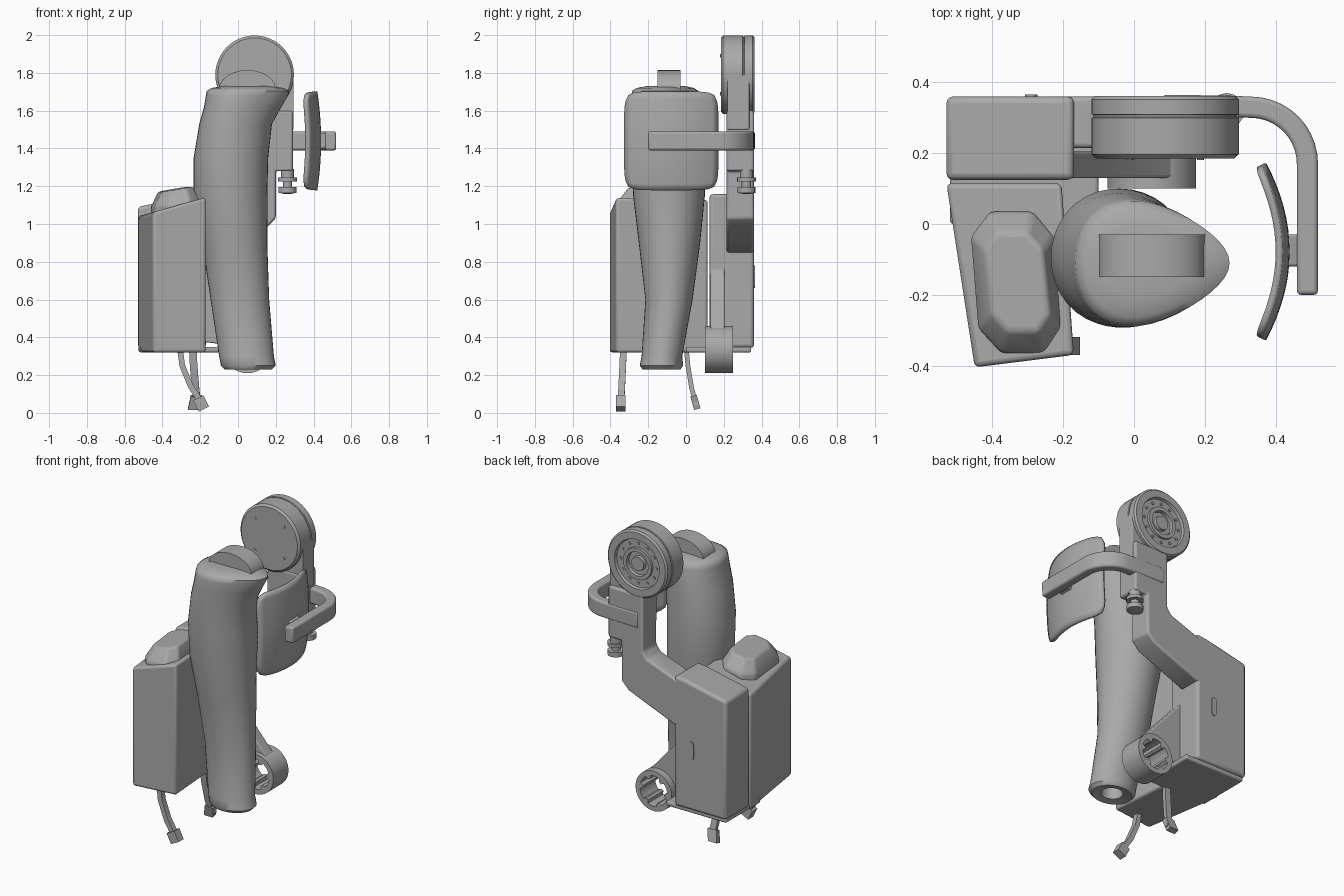
import bpy, bmesh
from math import sin, cos, pi, radians
from mathutils import Vector

cube = bpy.data.objects.get("Cube")
if cube:
    bpy.data.objects.remove(cube, do_unlink=True)

grey = bpy.data.materials.new("plain grey")
grey.use_nodes = True
tone = (0.4, 0.4, 0.4, 1)
grey.diffuse_color = tone
grey.node_tree.nodes["Principled BSDF"].inputs["Base Color"].default_value = tone


def finish(name, bm, bevel=0, angle=35):
    bmesh.ops.recalc_face_normals(bm, faces=bm.faces)
    mesh = bpy.data.meshes.new(name)
    bm.to_mesh(mesh)
    bm.free()
    mesh.materials.append(grey)
    ob = bpy.data.objects.new(name, mesh)
    bpy.context.collection.objects.link(ob)
    if bevel:
        mod = ob.modifiers.new("soft edges", "BEVEL")
        mod.width, mod.segments, mod.limit_method = bevel, 3, "ANGLE"
    bpy.ops.object.select_all(action="DESELECT")
    ob.select_set(True)
    bpy.context.view_layer.objects.active = ob
    bpy.ops.object.shade_smooth_by_angle(angle=radians(angle))
    return ob


def loft(name, rings, cap=True, closed=False, bevel=0, angle=35):
    """Skin a list of equal-length point rings."""
    bm = bmesh.new()
    vs = [[bm.verts.new(p) for p in ring] for ring in rings]
    n = len(vs[0])
    pairs = list(zip(vs, vs[1:])) + ([(vs[-1], vs[0])] if closed else [])
    for a, b in pairs:
        for i in range(n):
            j = (i + 1) % n
            bm.faces.new((a[i], a[j], b[j], b[i]))
    if cap and not closed:
        bm.faces.new(vs[0])
        bm.faces.new(vs[-1])
    return finish(name, bm, bevel, angle)


def prism_y(name, pts, y0, y1, bevel=0):
    return loft(name, [[(x, y, z) for x, z in pts] for y in (y0, y1)], bevel=bevel)


def lathe(name, profile, centre, axis="y", n=40, closed=False):
    """Turn (radius, distance) pairs about an axis."""
    rings = []
    for r, d in profile:
        ts = [2 * pi * i / n for i in range(n)]
        if axis == "y":
            rings.append([(centre[0] + r * cos(t), d, centre[1] + r * sin(t)) for t in ts])
        else:
            rings.append([(centre[0] + r * cos(t), centre[1] + r * sin(t), d) for t in ts])
    return loft(name, rings, closed=closed)


def sweep(name, path, width, thick, side, bevel=0):
    """Rectangular bar along a path; width lies along the fixed side vector."""
    pts, side = [Vector(p) for p in path], Vector(side).normalized()
    rings = []
    for i, p in enumerate(pts):
        tan = (pts[min(i + 1, len(pts) - 1)] - pts[max(i - 1, 0)]).normalized()
        out = tan.cross(side).normalized() * thick / 2
        w = side * width / 2
        rings.append([p + w + out, p - w + out, p - w - out, p + w - out])
    return loft(name, rings, bevel=bevel)


# Arm sleeve: egg-shaped sections (z, x min, x max, y min, y max, egg)
sections = [
    (0.36, 0.00, 0.11, -0.18, -0.08, 0),
    (0.24, -0.01, 0.12, -0.19, -0.07, 0),
    (0.23, -0.07, 0.18, -0.23, -0.03, 0),
    (0.25, -0.09, 0.2, -0.245, -0.015, 0),
    (0.3, -0.1, 0.19, -0.235, -0.02, 0),
    (0.6, -0.145, 0.165, -0.215, 0.035, 0),
    (0.9, -0.19, 0.155, -0.25, 0.075, 0),
    (1.15, -0.235, 0.155, -0.28, 0.1, 0),
    (1.35, -0.235, 0.16, -0.29, 0.1, 0.05),
    (1.53, -0.205, 0.18, -0.295, 0.09, 0.15),
    (1.62, -0.18, 0.23, -0.3, 0.085, 0.28),
    (1.68, -0.17, 0.265, -0.3, 0.08, 0.32),
    (1.705, -0.165, 0.27, -0.295, 0.075, 0.32),
    (1.72, -0.14, 0.24, -0.27, 0.05, 0.3),
    (1.73, -0.08, 0.17, -0.21, 0.0, 0.2),
]
rings = []
for z, x0, x1, y0, y1, egg in sections:
    ring = []
    for i in range(36):
        t = 2 * pi * i / 36
        ring.append(((x0 + x1) / 2 + (x1 - x0) / 2 * cos(t),
                     (y0 + y1) / 2 + (y1 - y0) / 2 * sin(t) * (1 - egg * cos(t)) / (1 + egg * egg), z))
    rings.append(ring)
loft("arm_sleeve", rings, angle=50)

# Curved band on top of the sleeve
arc = [(0.05 + 0.15 * cos(t), 1.715 + 0.1 * sin(t)) for t in [pi * i / 12 for i in range(13)]]
prism_y("sleeve_top_band", [(0.2, 1.68)] + arc + [(-0.1, 1.68)], -0.15, -0.03)

# Front battery box with sloping lid
plan = [(-0.53, 0.115), (-0.45, -0.405), (-0.17, -0.37), (-0.205, 0.115)]
loft("battery_box", [[(x, y, 0.32) for x, y in plan],
                     [(x, y, 1.04 + 0.28 * (x + 0.53)) for x, y in plan]], bevel=0.015)

# Faceted cap on the battery lid
cap_plan = [(-0.12, 0.13), (-0.06, 0.2), (0.06, 0.2), (0.115, 0.13),
            (0.115, -0.13), (0.06, -0.2), (-0.06, -0.2), (-0.12, -0.13)]
loft("battery_cap", [[(-0.33 + x * s - y * 0.08, -0.165 + y * s, z + x * 0.12) for x, y in cap_plan]
                     for s, z in ((1, 1.04), (1, 1.11), (0.7, 1.185))], bevel=0.012)

# Rear box, with bottom lid
prism_y("rear_box", [(-0.53, 0.345), (-0.17, 0.345), (-0.17, 1.16), (-0.25, 1.15), (-0.53, 1.09)],
        0.125, 0.36, 0.018)
prism_y("rear_box_lid", [(-0.52, 0.32), (-0.1, 0.32), (-0.1, 0.35), (-0.52, 0.35)], 0.0, 0.345, 0.01)
prism_y("rear_slot", [(-0.29 + 0.018 * cos(t), 0.72 + 0.03 * sin(t) + (0.03 if sin(t) > 0 else -0.03))
                      for t in [2 * pi * (i + 0.5) / 16 for i in range(16)]], 0.355, 0.366)

# Cranked arm from the rear box to the shoulder
prism_y("cranked_arm", [(-0.3, 0.85), (-0.17, 0.85), (0.15, 0.98), (0.2, 1.03), (0.2, 1.28),
                        (0.29, 1.28), (0.29, 1.6), (0.05, 1.6), (0.05, 1.25), (0.02, 1.21),
                        (-0.17, 1.14), (-0.3, 1.12)], 0.215, 0.36, 0.012)
prism_y("shoulder_column", [(0.05, 1.5), (0.295, 1.5), (0.295, 1.79), (0.05, 1.79)], 0.22, 0.335, 0.005)

# Shoulder motor with stepped rear face
lathe("shoulder_motor", [(0.195, 0.185), (0.208, 0.197), (0.208, 0.3), (0.202, 0.302), (0.202, 0.308),
                         (0.208, 0.31), (0.208, 0.352), (0.198, 0.362), (0.155, 0.362), (0.15, 0.345),
                         (0.1, 0.345), (0.098, 0.358), (0.075, 0.358), (0.073, 0.335), (0.045, 0.335),
                         (0.043, 0.355), (0.015, 0.355)], (0.088, 1.79), n=48)
for i in range(12):
    t = 2 * pi * i / 12
    lathe("motor_bolt", [(0.009, 0.34), (0.009, 0.351)], (0.088 + 0.125 * cos(t), 1.79 + 0.125 * sin(t)), n=10)
for sx in (-1, 1):
    for sz in (-1, 1):
        lathe("motor_front_screw", [(0.01, 0.181), (0.01, 0.19)], (0.088 + sx * 0.1, 1.79 + sz * 0.1), n=10)

# Elbow ring with inner teeth, and its brace
count = 60
rings = []
for y, teeth in ((0.1, False), (0.25, False), (0.25, True), (0.1, True)):
    ring = []
    for i in range(count):
        t = 2 * pi * i / count
        r = (0.075 if i % 10 < 3 else 0.095) if teeth else 0.125
        ring.append((0.05 + r * cos(t), y, 0.335 + r * sin(t)))
    rings.append(ring)
loft("elbow_ring", rings, closed=True)
prism_y("elbow_brace", [(-0.22, 0.38), (-0.05, 0.36), (-0.04, 0.4), (0.03, 0.44), (0.11, 0.44),
                        (-0.17, 0.76), (-0.22, 0.95)], 0.13, 0.205, 0.008)

# Adjusting screw beneath the arm
lathe("adjusting_screw", [(0.035, 1.29), (0.035, 1.245), (0.05, 1.245), (0.05, 1.225), (0.025, 1.225),
                          (0.025, 1.195), (0.048, 1.195), (0.048, 1.165), (0.02, 1.16)],
      (0.262, 0.32), "z", 16)

# Bent bracket carrying the pad
bend = [(0.33 + 0.16 * sin(t), 0.17 + 0.16 * cos(t), 1.44) for t in [pi / 2 * i / 10 for i in range(11)]]
sweep("pad_bracket", [(0.08, 0.335, 1.44), (0.26, 0.333, 1.44)] + bend + [(0.49, 0, 1.44), (0.49, -0.2, 1.44)],
      0.1, 0.06, (0, 0, 1), 0.012)

# Curved pad with rounded corners, dished both ways
bm = bmesh.new()
nu, nv = 16, 16
grid = []
for j in range(nv + 1):
    v = 2 * j / nv - 1
    row = []
    for i in range(nu + 1):
        u = 2 * i / nu - 1
        y = u * (1 - 0.09 * abs(v) ** 8)
        z = v * (1 - 0.07 * abs(u) ** 8)
        row.append(bm.verts.new((0.43 - 0.065 * y * y - 0.02 * z * z, -0.078 + 0.245 * y, 1.44 + 0.26 * z)))
    grid.append(row)
for j in range(nv):
    for i in range(nu):
        bm.faces.new((grid[j][i], grid[j][i + 1], grid[j + 1][i + 1], grid[j + 1][i]))
pad = finish("curved_pad", bm, angle=40)
shell = pad.modifiers.new("thickness", "SOLIDIFY")
shell.thickness, shell.offset = 0.02, 0
prism_y("pad_mount", [(0.42, 1.39), (0.48, 1.41), (0.48, 1.47), (0.42, 1.49)], -0.12, -0.03, 0.008)

# Hanging straps with end tabs
front = [(-0.31, -0.33, 0.36), (-0.295, -0.335, 0.25), (-0.25, -0.34, 0.14), (-0.19, -0.345, 0.05)]
back = [(-0.24, 0.0, 0.36), (-0.235, 0.01, 0.25), (-0.225, 0.03, 0.13), (-0.215, 0.055, 0.04)]
sweep("front_strap", front, 0.035, 0.03, (0, 1, 0))
sweep("back_strap", back, 0.04, 0.025, (1, 0, 0))
sweep("front_strap_tab", [(-0.21, -0.345, 0.08), (-0.18, -0.345, 0.02)], 0.05, 0.06, (0, 1, 0))
sweep("back_strap_tab", [(-0.22, 0.04, 0.09), (-0.235, 0.06, 0.02)], 0.06, 0.035, (1, 0, 0))
